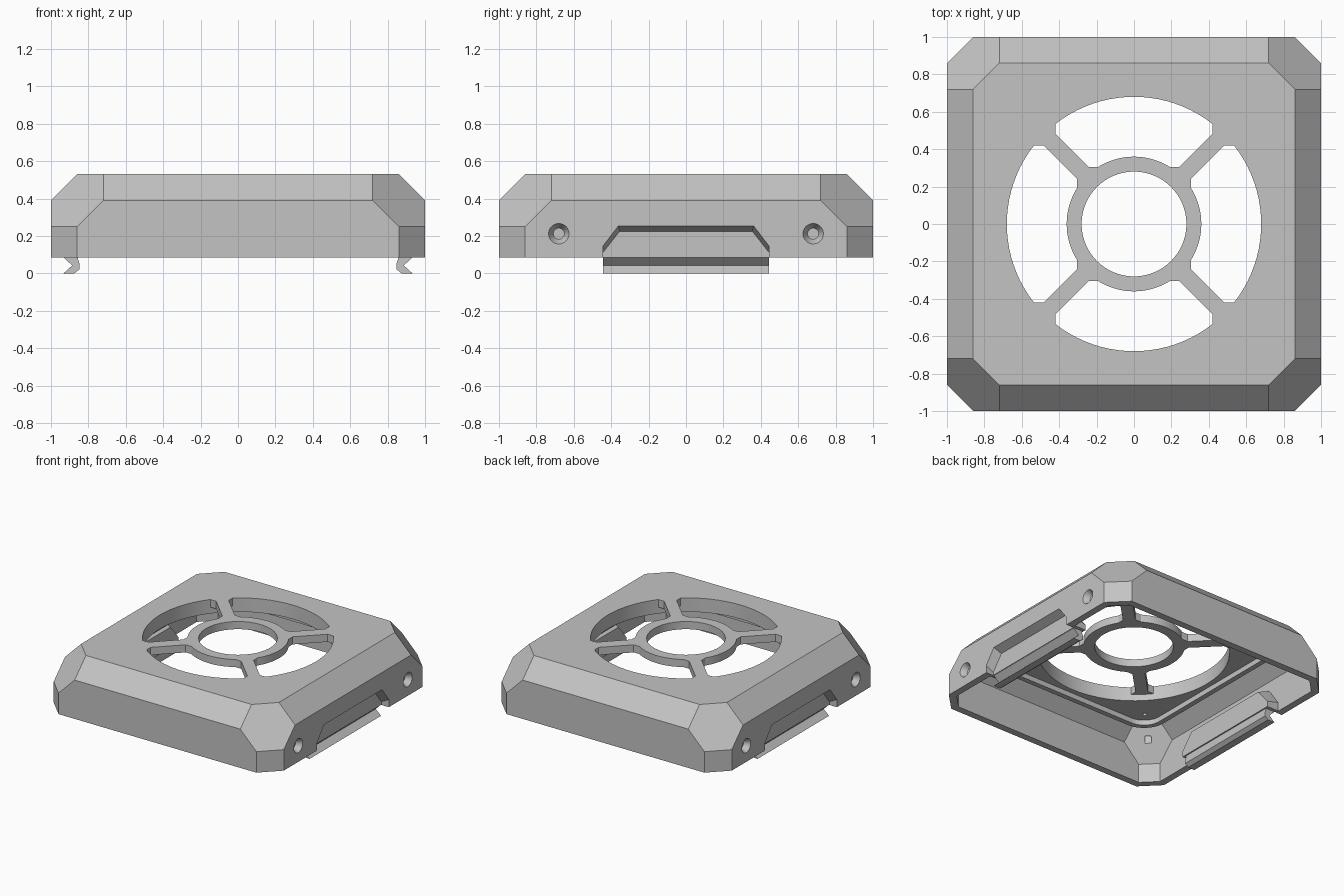
import bpy, bmesh, math
from mathutils import Matrix, Vector

cube = bpy.data.objects.get("Cube")
if cube:
    bpy.data.objects.remove(cube, do_unlink=True)

grey = bpy.data.materials.new("light grey plastic")
grey.use_nodes = True
colour = (0.55, 0.55, 0.55, 1)
grey.diffuse_color = colour
grey.node_tree.nodes["Principled BSDF"].inputs["Base Color"].default_value = colour


def add_object(name, bm):
    bmesh.ops.recalc_face_normals(bm, faces=bm.faces)
    mesh = bpy.data.meshes.new(name)
    bm.to_mesh(mesh)
    bm.free()
    mesh.materials.append(grey)
    ob = bpy.data.objects.new(name, mesh)
    bpy.context.collection.objects.link(ob)
    return ob


def hull(name, points):
    bm = bmesh.new()
    for p in points:
        bm.verts.new(p)
    bmesh.ops.convex_hull(bm, input=bm.verts)
    bmesh.ops.dissolve_limit(bm, angle_limit=0.01, verts=bm.verts, edges=bm.edges)
    return add_object(name, bm)


def cone(name, r1, r2, depth, matrix, segments=96):
    bm = bmesh.new()
    bmesh.ops.create_cone(bm, cap_ends=True, segments=segments, radius1=r1,
                          radius2=r2, depth=depth, matrix=matrix)
    return add_object(name, bm)


def cylinder(name, r, z0, z1, x=0, y=0, segments=96):
    return cone(name, r, r, z1 - z0, Matrix.Translation((x, y, (z0 + z1) / 2)), segments)


def box(name, centre, size, turn=0):
    bm = bmesh.new()
    bmesh.ops.create_cube(bm, size=1, matrix=Matrix.Translation(centre)
                          @ Matrix.Rotation(turn, 4, 'Z')
                          @ Matrix.Diagonal(Vector(size).to_4d()))
    return add_object(name, bm)


def rounded_slab(name, half, radius, z0, z1):
    pts = []
    for i in range(4):
        for k in range(13):
            a = math.radians(90 * i + 7.5 * k)
            mid = math.radians(90 * i + 45)
            c = (half - radius) * math.sqrt(2)
            x = c * math.cos(mid) + radius * math.cos(a)
            y = c * math.sin(mid) + radius * math.sin(a)
            pts += [(x, y, z0), (x, y, z1)]
    return hull(name, pts)


def combine(target, tool, operation='DIFFERENCE'):
    mod = target.modifiers.new("join", 'BOOLEAN')
    mod.operation = operation
    mod.solver = 'EXACT'
    mod.object = tool
    bpy.context.view_layer.objects.active = target
    bpy.ops.object.modifier_apply(modifier=mod.name)
    bpy.data.objects.remove(tool, do_unlink=True)


def chamfered_block(name, h, top, bottom, c, d):
    # Octagonal block with sloped top edges and six-sided corner facets
    pts = []
    for a, b, z in [(h - d, h - c, top), (h - d, h, top - c),
                    (h - c, h, top - d), (h - c, h, bottom)]:
        for sx in (-1, 1):
            for sy in (-1, 1):
                pts += [(sx * a, sy * b, z), (sx * b, sy * a, z)]
    return hull(name, pts)


TOP, BASE = 0.53, 0.085
SIDES = (-1, 1)
CORNERS = [(sx, sy) for sx in SIDES for sy in SIDES]

# Hollow housing
housing = chamfered_block("fan_cover", 1, TOP, BASE, 0.14, 0.28)
combine(housing, chamfered_block("cavity", 0.945, 0.475, -0.1, 0.108, 0.242))

# Rounded seat under the top, with a shallow pocket
combine(housing, rounded_slab("seat", 0.76, 0.18, 0.38, 0.49), 'UNION')
combine(housing, rounded_slab("pocket", 0.72, 0.14, 0.3, 0.42))

# Four air openings, leaving the ring, its square flange and the spokes
opening = cylinder("opening", 0.68, 0.31, 0.6)
combine(opening, cylinder("ring", 0.36, 0.47, 0.7))
combine(opening, box("flange", (0, 0, 0.595), (0.61, 0.61, 0.25)))
for angle in (45, 135):
    combine(opening, box("spoke", (0, 0, 0.6), (1.6, 0.09, 0.26), math.radians(angle)))
for sx, sy in CORNERS:
    combine(opening, box("spoke_foot", (sx * 0.52, sy * 0.52, 0.605), (0.2, 0.2, 0.27)))
combine(housing, opening)
combine(housing, cylinder("hub_hole", 0.28, 0.2, 0.7))

# Screw holes and small corner slots on the inside
for sx, sy in CORNERS:
    combine(housing, cylinder("screw_hole", 0.016, 0.35, 0.48, sx * 0.62, sy * 0.62, 16))
    combine(housing, box("corner_slot", (sx * 0.82, sy * 0.82, 0.38),
                         (0.03, 0.045, 0.08), math.radians(45 * sx * sy)))

for s in SIDES:
    # Thick pad behind each side recess
    pad = [(s * x, e * y, z) for e in SIDES for x, y, z in
           [(0.845, 0.47, 0.087), (0.96, 0.47, 0.087), (0.845, 0.47, 0.13),
            (0.96, 0.47, 0.16), (0.845, 0.37, 0.25), (0.96, 0.37, 0.3)]]
    combine(housing, hull("pad", pad), 'UNION')

    # Finger recess with sloped top and sides
    cut = [(s * x, e * y, z) for e in SIDES for x, y, z in
           [(1.01, 0.445, 0.02), (1.01, 0.445, 0.15), (1.01, 0.362, 0.259),
            (0.935, 0.445, 0.02), (0.935, 0.445, 0.11), (0.935, 0.355, 0.225)]]
    combine(housing, hull("recess", cut))

    # Countersunk dimples beside the recess
    for y in (-0.68, 0.68):
        turn = Matrix.Rotation(s * math.pi / 2, 4, 'Y')
        place = Matrix.Translation((s * 0.98, y, 0.212)) @ turn
        combine(housing, cone("dimple", 0.03, 0.0575, 0.05, place, 32))

    # Hooked clip below the rim
    profile = [(0.875, 0), (0.933, 0), (0.887, 0.042), (0.931, 0.085), (0.931, 0.12),
               (0.855, 0.12), (0.855, 0.075), (0.847, 0.05), (0.847, 0.022)]
    bm = bmesh.new()
    face = bm.faces.new([bm.verts.new((s * x, -0.443, z)) for x, z in profile])
    new = bmesh.ops.extrude_face_region(bm, geom=[face])["geom"]
    bmesh.ops.translate(bm, vec=(0, 0.886, 0),
                        verts=[v for v in new if isinstance(v, bmesh.types.BMVert)])
    combine(housing, add_object("clip", bm), 'UNION')

# Smooth the round walls, keep every crease sharp
bpy.ops.object.select_all(action='DESELECT')
housing.select_set(True)
bpy.context.view_layer.objects.active = housing
bpy.ops.object.shade_smooth_by_angle(angle=math.radians(20))
